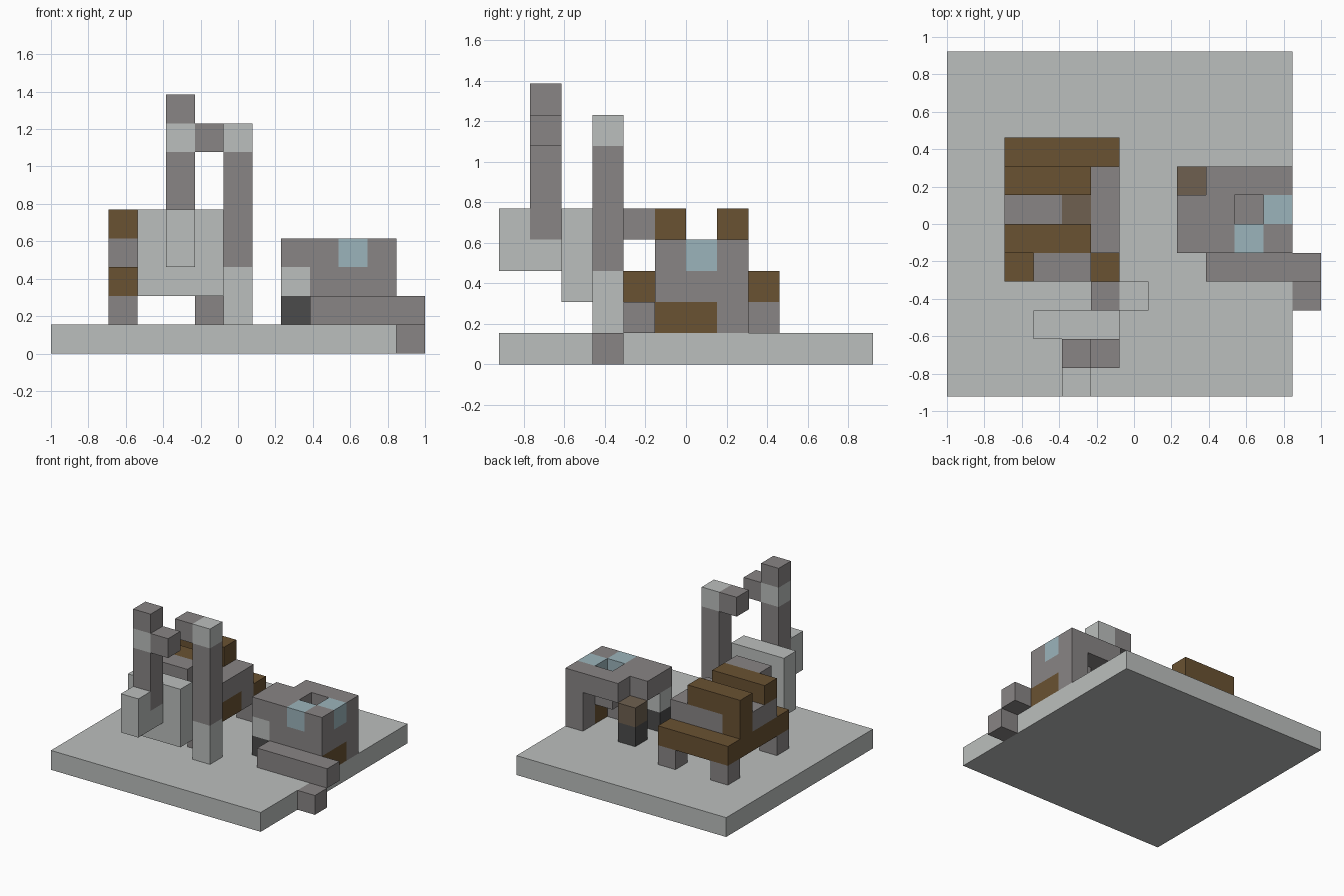
import bpy, bmesh
from mathutils import Vector

if "Cube" in bpy.data.objects:
    bpy.data.objects.remove(bpy.data.objects["Cube"], do_unlink=True)

UNIT = 2 / 13                      # edge of one building block
ORIGIN = Vector((-1, -6 * UNIT, 0))


def material(name, r, g, b):
    m = bpy.data.materials.new(name)
    m.use_nodes = True
    m.diffuse_color = (r, g, b, 1)
    m.node_tree.nodes["Principled BSDF"].inputs["Base Color"].default_value = (r, g, b, 1)
    return m


LIGHT = material("light stone", .50, .52, .51)
GREY = material("grey stone", .25, .235, .235)
BROWN = material("brown wood", .144, .084, .032)
BLUE = material("pale blue glass", .33, .456, .497)
BLACK = material("charcoal", .07, .07, .07)
TAUPE = material("weathered wood", .156, .117, .08)


def block(name, mat, corner, size=(1, 1, 1)):
    """Box given by its lowest corner and its size, in blocks."""
    bm = bmesh.new()
    bmesh.ops.create_cube(bm, size=1)
    for v in bm.verts:
        cell = [c + s * (p + .5) for c, s, p in zip(corner, size, v.co)]
        v.co = ORIGIN + Vector(cell) * UNIT
    mesh = bpy.data.meshes.new(name)
    bm.to_mesh(mesh)
    bm.free()
    mesh.materials.append(mat)
    obj = bpy.data.objects.new(name, mesh)
    bpy.context.collection.objects.link(obj)
    return obj


def stack(name, x, y, z, layers):
    """Column of blocks; each layer is (material, height)."""
    for mat, height in layers:
        block(name, mat, (x, y, z), (1, 1, height))
        z += height


# ground slab and the step beside it
block("ground_slab", LIGHT, (0, 0, 0), (12, 12, 1))
block("side_step", GREY, (12, 3, 0))
block("front_beam", GREY, (9, 4, 1), (4, 1, 1))

# hut: corner posts
stack("hut_front_post", 8, 5, 1, [(BLACK, 1), (LIGHT, 1)])
stack("hut_back_post", 8, 7, 1, [(BLACK, 1), (TAUPE, 1)])
block("hut_corner_post", GREY, (11, 7, 1), (1, 1, 2))

# hut: walls
block("hut_wall_base", BROWN, (11, 5, 1), (1, 2, 1))
block("hut_front_base", GREY, (9, 5, 1), (2, 1, 1))
block("hut_front_wall", GREY, (9, 5, 2), (3, 1, 1))
block("hut_inner_wall", GREY, (10, 6, 2), (2, 1, 1))

# hut: roof with an open cell and two glass blocks
block("hut_roof_front", GREY, (8, 5, 3), (2, 1, 1))
block("hut_roof_corner", GREY, (11, 5, 3))
block("hut_roof_middle", GREY, (8, 6, 3), (2, 1, 1))
block("hut_roof_back", GREY, (9, 7, 3), (3, 1, 1))
block("front_window", BLUE, (10, 5, 3))
block("side_window", BLUE, (11, 6, 3))

# cart: legs, lower frame and bars
for x in (2, 5):
    for y in (4, 8):
        block("cart_leg", GREY, (x, y, 1))
for y in (4, 8):
    block("cart_end_beam", BROWN, (2, y, 2), (4, 1, 1))
block("cart_right_beam", BROWN, (2, 5, 2), (1, 3, 1))
block("cart_left_beam", BROWN, (5, 5, 2), (1, 2, 1))
block("cart_left_corner", GREY, (5, 7, 2))
block("cart_floor", GREY, (3, 5, 2), (2, 3, 1))

# cart: upper body
block("cart_front_body", GREY, (2, 5, 3), (3, 1, 1))
block("cart_middle_body", GREY, (2, 6, 3), (2, 1, 1))
block("cart_seat", TAUPE, (4, 6, 3))
block("cart_back_corner", BROWN, (2, 7, 3))
block("cart_back_body", GREY, (3, 7, 3), (2, 1, 1))
block("cart_left_wall", GREY, (5, 5, 3), (1, 3, 1))
for y in (5, 7):
    block("cart_top_bar", BROWN, (2, y, 4), (3, 1, 1))
block("cart_front_ledge", GREY, (3, 4, 4), (2, 1, 1))

# light panel and the block in front of it
block("panel", LIGHT, (3, 2, 2), (3, 1, 3))
block("panel_block", LIGHT, (4, 0, 3), (1, 1, 2))

# two tall pillars with side arms
stack("short_pillar", 6, 3, 1, [(LIGHT, 2), (GREY, 4), (LIGHT, 1)])
stack("tall_pillar", 4, 1, 3, [(LIGHT, 1), (GREY, 3), (LIGHT, 1), (GREY, 1)])
for y in (1, 3):
    block("pillar_arm", GREY, (5, y, 7))
